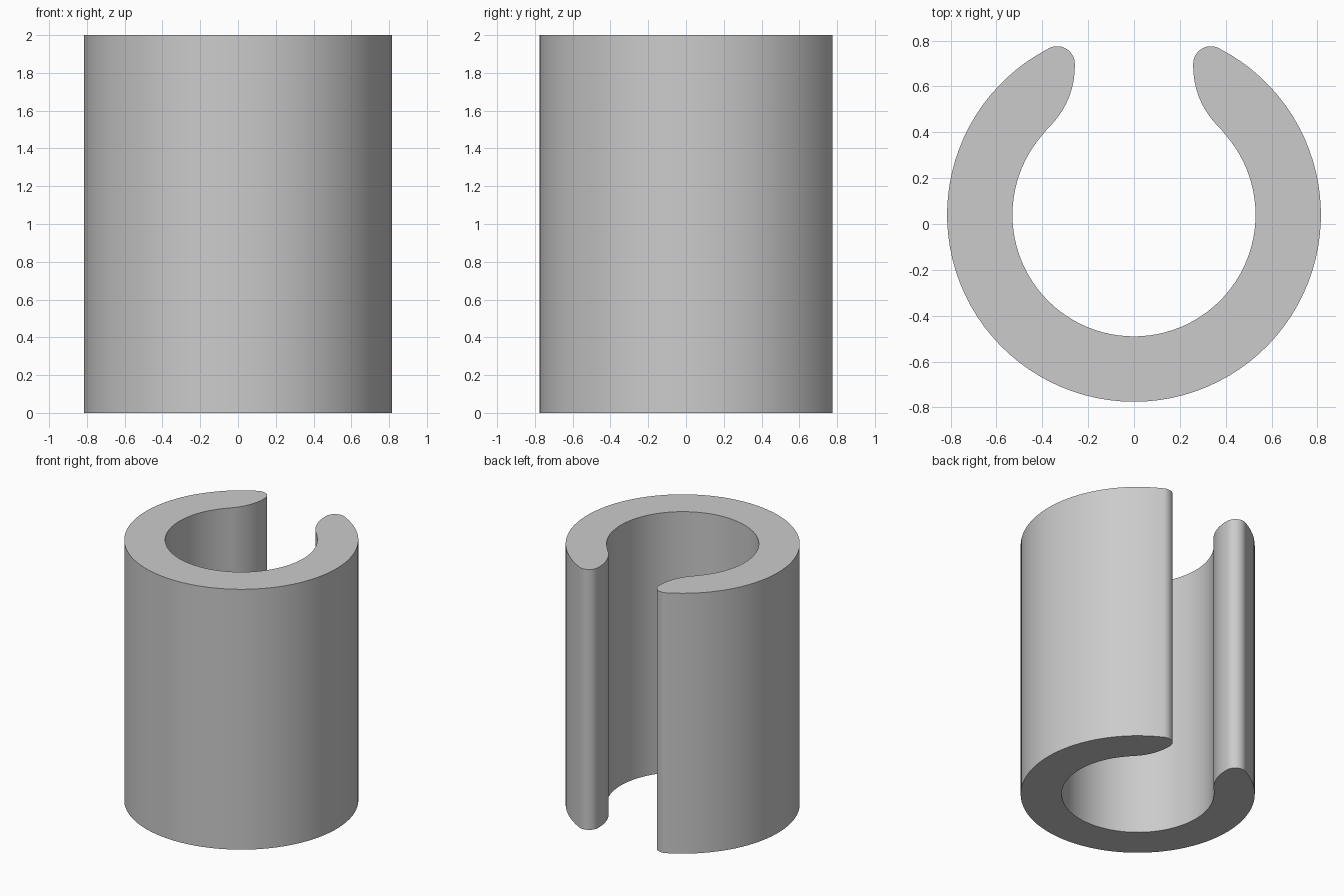
import bpy, bmesh
from math import cos, sin, radians

cube = bpy.data.objects.get("Cube")
if cube:
    bpy.data.objects.remove(cube, do_unlink=True)

HEIGHT = 2.0
RING_Y = 0.04


def arc(cx, cy, r, start, end, steps):
    """Points along a circular arc, angles in degrees."""
    angles = [radians(start + (end - start) * i / steps) for i in range(steps + 1)]
    return [(cx + r * cos(a), cy + r * sin(a)) for a in angles]


# Half section on +x: outer wall, rounded lip, flared mouth, inner wall
half = arc(0, RING_Y, 0.815, -90, 62.7, 40)
half += arc(0.335, 0.698, 0.077, 60, 180, 14)[1:]
half += arc(0.628, 0.688, 0.37, 180, 227, 12)
half += arc(0, RING_Y, 0.53, 45, -90, 36)[1:]

# Mirror to a closed section, sharing the two points on the centre line
mirrored = [(-x, y) for x, y in reversed(half[1:-1])]
section = half + mirrored

# Extrude the section into the split sleeve
bm = bmesh.new()
base = bm.faces.new([bm.verts.new((x, y, 0)) for x, y in section])
result = bmesh.ops.extrude_face_region(bm, geom=[base], use_keep_orig=True)
top = [v for v in result["geom"] if isinstance(v, bmesh.types.BMVert)]
bmesh.ops.translate(bm, verts=top, vec=(0, 0, HEIGHT))
bmesh.ops.recalc_face_normals(bm, faces=bm.faces)
mesh = bpy.data.meshes.new("split_sleeve")
bm.to_mesh(mesh)
bm.free()
sleeve = bpy.data.objects.new("split_sleeve", mesh)
bpy.context.collection.objects.link(sleeve)

# Plain grey material
grey = bpy.data.materials.new("light_grey")
grey.use_nodes = True
colour = (0.6, 0.6, 0.6, 1)
grey.diffuse_color = colour
grey.node_tree.nodes["Principled BSDF"].inputs["Base Color"].default_value = colour
mesh.materials.append(grey)

# Smooth walls with crisp end rims
bpy.ops.object.select_all(action="DESELECT")
sleeve.select_set(True)
bpy.context.view_layer.objects.active = sleeve
bpy.ops.object.shade_smooth_by_angle(angle=radians(35))
